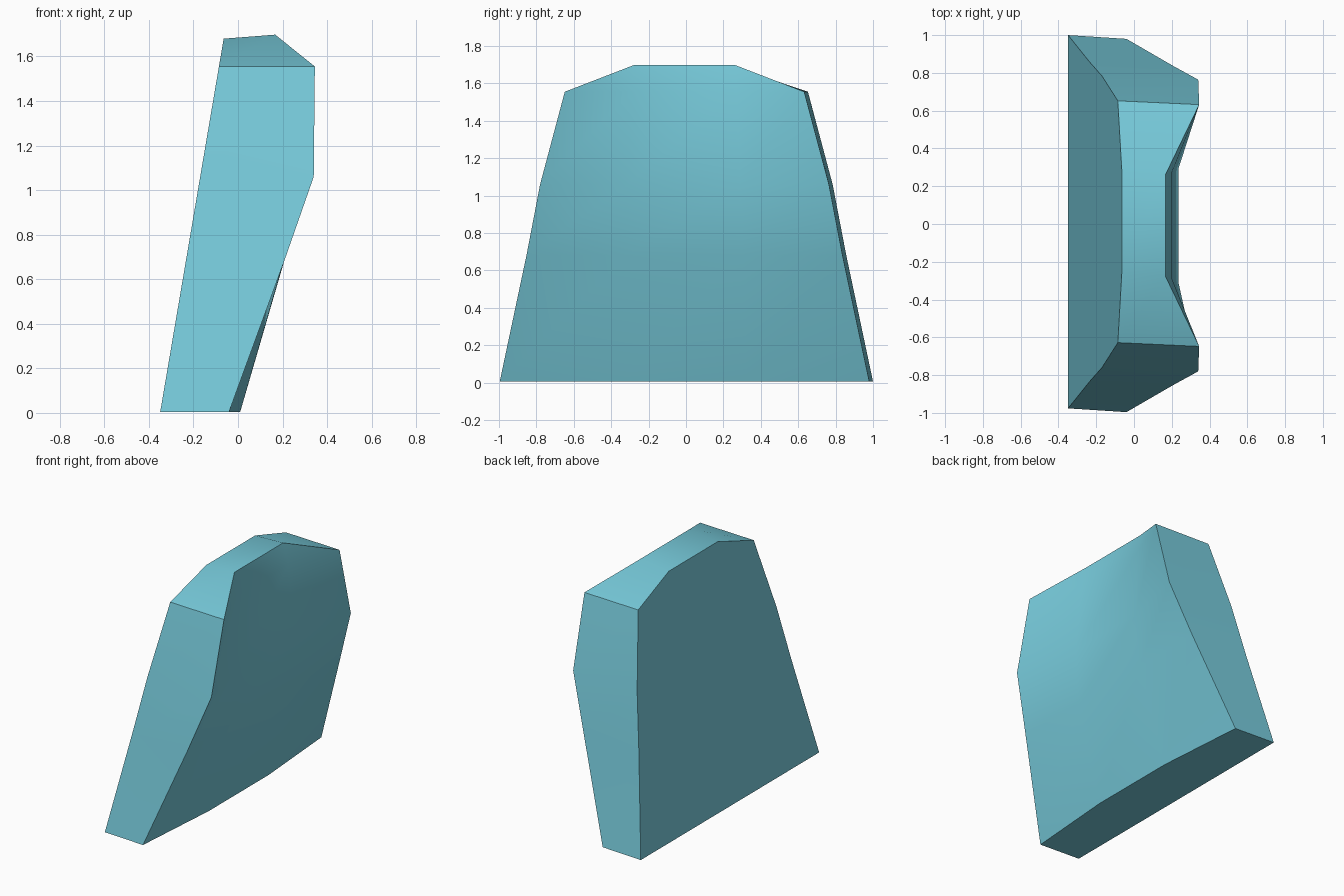
import bpy
import bmesh
import math

cube = bpy.data.objects.get("Cube")
if cube:
    bpy.data.objects.remove(cube, do_unlink=True)

# One flat colour
paint = bpy.data.materials.new("light_blue")
paint.use_nodes = True
COLOUR = (0.18, 0.58, 0.69, 1.0)
paint.diffuse_color = COLOUR
paint.node_tree.nodes["Principled BSDF"].inputs["Base Color"].default_value = COLOUR

# Rows from bottom up: height, outer half width, inner half width,
# hollow-side x at the outer edge, hollow-side x at the middle
ROWS = [
    (0.005, 0.988, 0.33, -0.04, 0.01),
    (0.68, 0.845, 0.31, 0.207, 0.205),
    (1.06, 0.772, 0.30, 0.34, 0.235),
    (1.555, 0.64, 0.28, 0.345, 0.20),
]
CROWN_HALF, CROWN_X = 0.27, 0.167
CROWN_BACK_Z, CROWN_FRONT_Z = 1.68, 1.698

bm = bmesh.new()


def back_x(z):
    """Leaning flat plane of the -x side."""
    return -0.35 + 0.17 * z


def build_side(hollow):
    """Grid of four columns, plus a two-point crown row."""
    shift = -0.008 if hollow else 0.012
    grid = []
    for z, outer, inner, edge_x, mid_x in ROWS:
        row = []
        for y in (-outer, -inner, inner, outer):
            x = (edge_x if abs(y) == outer else mid_x) if hollow else back_x(z)
            row.append(bm.verts.new((x, y + shift, z)))
        grid.append(row)
    z = CROWN_FRONT_Z if hollow else CROWN_BACK_Z
    x = CROWN_X if hollow else back_x(z)
    crown = [bm.verts.new((x, s * CROWN_HALF + shift, z)) for s in (-1, 1)]
    for low, high in zip(grid, grid[1:]):
        for i in range(3):
            bm.faces.new((low[i], low[i + 1], high[i + 1], high[i]))
    top = grid[-1]
    bm.faces.new((top[0], top[1], crown[0]))
    bm.faces.new((top[1], top[2], crown[1], crown[0]))
    bm.faces.new((top[2], top[3], crown[1]))
    # Closed outline, counter-clockwise from the bottom
    return (grid[0] + [r[3] for r in grid[1:]] + crown[::-1]
            + [r[0] for r in reversed(grid[1:])])


# Join the two broad sides with a rim
front_loop = build_side(True)
back_loop = build_side(False)
count = len(front_loop)
for i in range(count):
    j = (i + 1) % count
    bm.faces.new((front_loop[i], back_loop[i], back_loop[j], front_loop[j]))
bmesh.ops.recalc_face_normals(bm, faces=bm.faces[:])

mesh = bpy.data.meshes.new("curved_panel")
bm.to_mesh(mesh)
bm.free()
mesh.materials.append(paint)
panel = bpy.data.objects.new("curved_panel", mesh)
bpy.context.collection.objects.link(panel)

# Smooth hollow with crisp rim
bpy.ops.object.select_all(action="DESELECT")
panel.select_set(True)
bpy.context.view_layer.objects.active = panel
bpy.ops.object.shade_smooth_by_angle(angle=math.radians(32))
